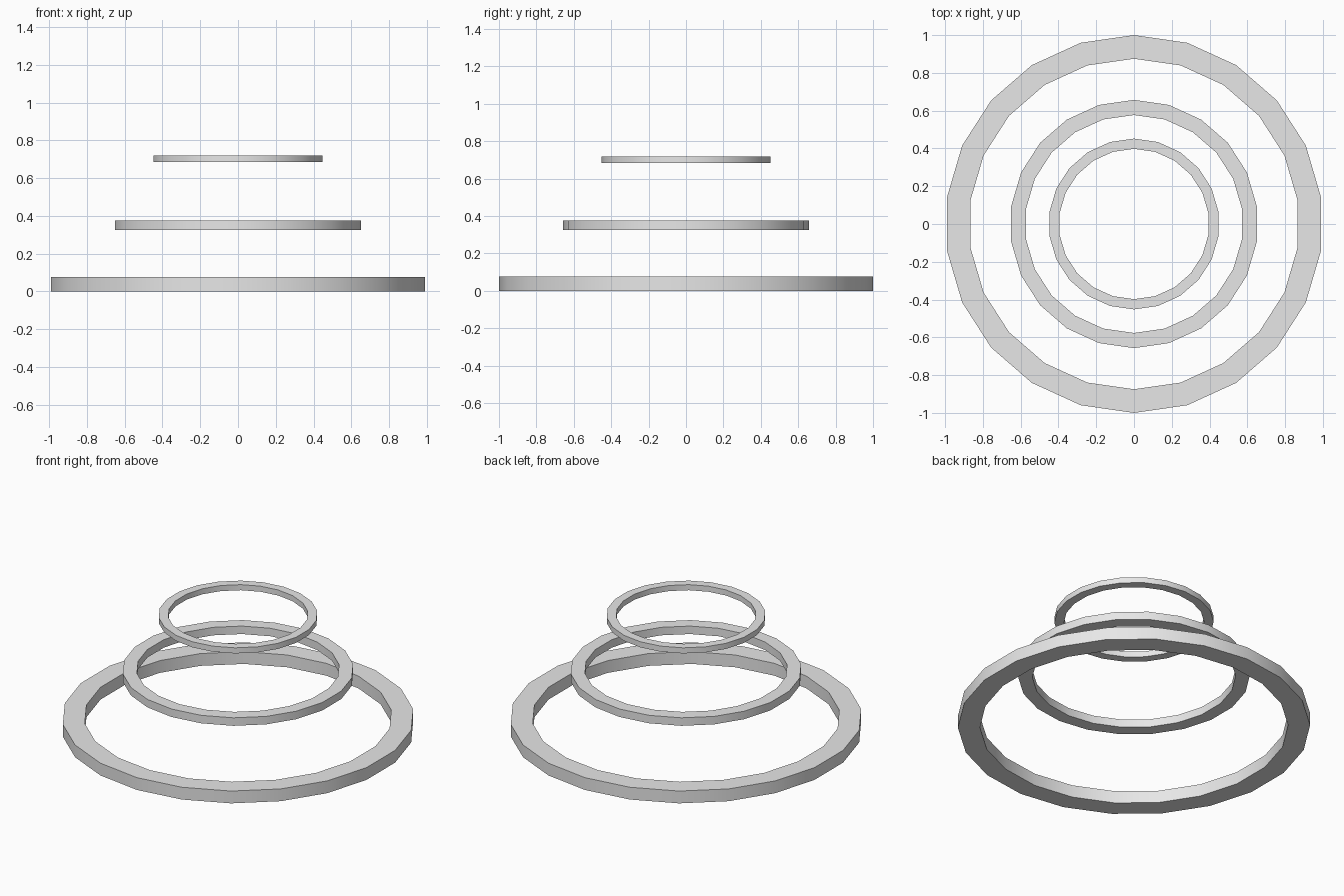
import bpy, bmesh
from math import sin, cos, pi, radians

cube = bpy.data.objects.get("Cube")
if cube:
    bpy.data.objects.remove(cube, do_unlink=True)

grey = bpy.data.materials.new("light_grey")
grey.use_nodes = True
colour = (0.8, 0.8, 0.8, 1)
grey.diffuse_color = colour
grey.node_tree.nodes["Principled BSDF"].inputs["Base Color"].default_value = colour

SIDES = 22


def ring(name, outer, inner, bottom, top):
    """Flat band with a rectangular section and a corner on the y axis."""
    bm = bmesh.new()
    section = [(outer, bottom), (outer, top), (inner, top), (inner, bottom)]
    loops = []
    for i in range(SIDES):
        a = pi / 2 + 2 * pi * i / SIDES
        loops.append([bm.verts.new((r * cos(a), r * sin(a), z)) for r, z in section])
    for i, here in enumerate(loops):
        ahead = loops[(i + 1) % SIDES]
        for j in range(4):
            k = (j + 1) % 4
            bm.faces.new((here[j], ahead[j], ahead[k], here[k]))
    bmesh.ops.recalc_face_normals(bm, faces=bm.faces)
    mesh = bpy.data.meshes.new(name)
    bm.to_mesh(mesh)
    bm.free()
    mesh.materials.append(grey)
    obj = bpy.data.objects.new(name, mesh)
    bpy.context.collection.objects.link(obj)
    bpy.ops.object.select_all(action="DESELECT")
    obj.select_set(True)
    bpy.context.view_layer.objects.active = obj
    bpy.ops.object.shade_smooth_by_angle(angle=radians(30))


# Three floating rings, shrinking upwards
ring("bottom_ring", 1.0, 0.875, 0.0, 0.077)
ring("middle_ring", 0.657, 0.577, 0.326, 0.376)
ring("top_ring", 0.452, 0.398, 0.684, 0.719)
